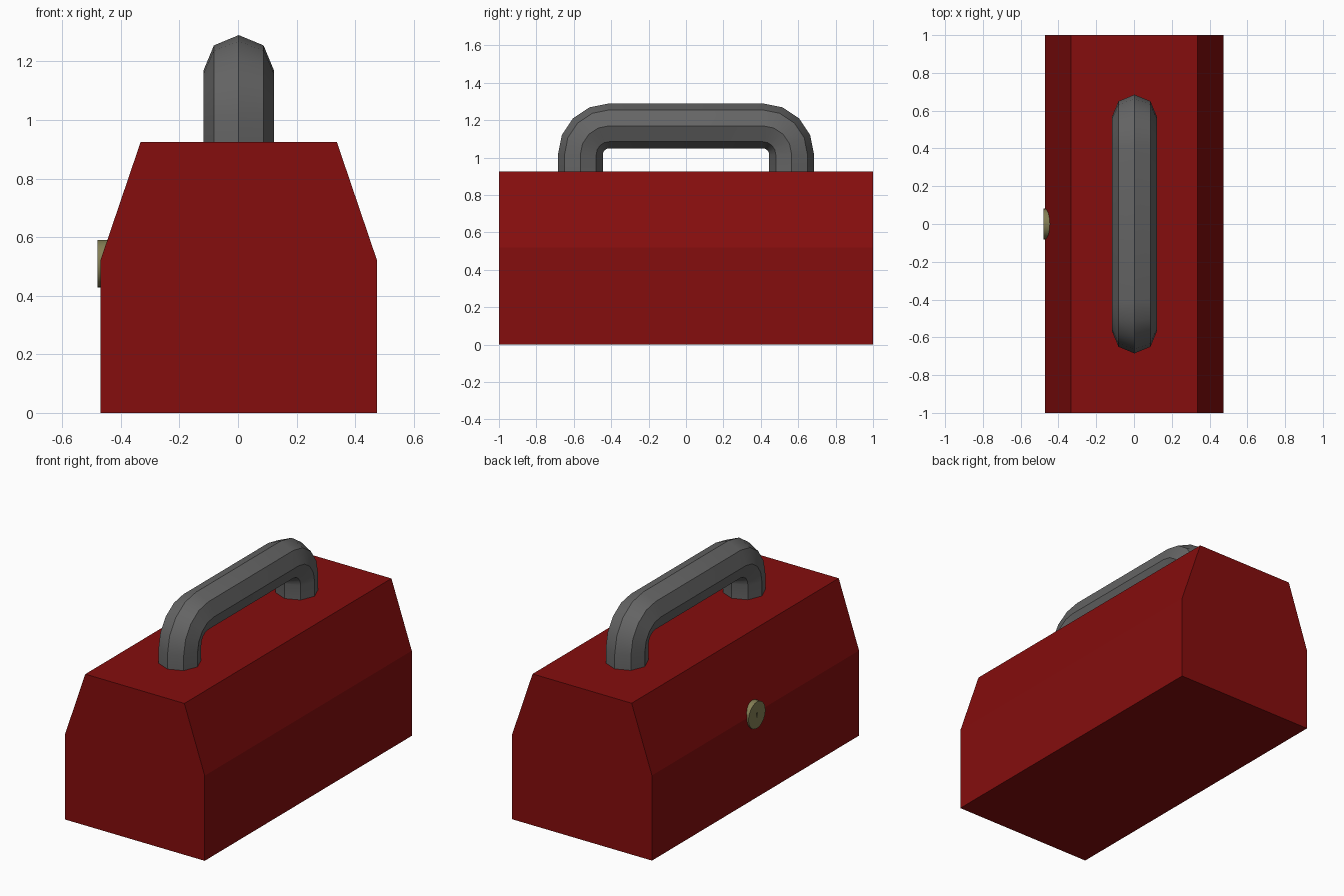
import bpy, bmesh, math
from mathutils import Vector

if "Cube" in bpy.data.objects:
    bpy.data.objects.remove(bpy.data.objects["Cube"])

CX = 0.0025  # body centre line; the latch sticks out slightly on the left


def material(name, rgb):
    m = bpy.data.materials.new(name)
    m.diffuse_color = (*rgb, 1)
    m.use_nodes = True
    m.node_tree.nodes["Principled BSDF"].inputs["Base Color"].default_value = m.diffuse_color
    return m


RED = material("red_paint", (0.235, 0.004, 0.004))
GREY = material("dark_grey", (0.13, 0.13, 0.13))
BRASS = material("brass", (0.23, 0.21, 0.09))


def finish(bm, name, mat, smooth=False):
    bmesh.ops.recalc_face_normals(bm, faces=bm.faces)
    me = bpy.data.meshes.new(name)
    bm.to_mesh(me)
    bm.free()
    me.materials.append(mat)
    ob = bpy.data.objects.new(name, me)
    bpy.context.collection.objects.link(ob)
    if smooth:
        bpy.ops.object.select_all(action='DESELECT')
        ob.select_set(True)
        bpy.context.view_layer.objects.active = ob
        bpy.ops.object.shade_smooth_by_angle(angle=math.radians(30))
    return ob


def loft(rings):
    """Closed solid through a list of equal-length rings of points."""
    bm = bmesh.new()
    vs = [[bm.verts.new(p) for p in r] for r in rings]
    n = len(vs[0])
    for a, b in zip(vs, vs[1:]):
        for i in range(n):
            j = (i + 1) % n
            bm.faces.new((a[i], a[j], b[j], b[i]))
    bm.faces.new(vs[0])
    bm.faces.new(vs[-1])
    return bm


def trapezoid(name, bottom, top, z0, z1):
    profile = [(-bottom, z0), (bottom, z0), (top, z1), (-top, z1)]
    finish(loft([[(x + CX, y, z) for x, z in profile] for y in (-1, 1)]), name, RED)


# box base and tapered lid
trapezoid("box_base", 0.4725, 0.4725, 0, 0.52)
trapezoid("box_lid", 0.4725, 0.335, 0.52, 0.925)

# carrying handle: octagonal tube along a U-shaped path in the y-z plane
R, BEND, YB, ZB = 0.12, 0.155, 0.41, 1.015
half = [(YB + BEND, 0.92, 0.0)]
for k in range(5):
    a = math.radians(22.5 * k)
    half.append((YB + BEND * math.cos(a), ZB + BEND * math.sin(a), a))
path = half + [(-y, z, math.pi - a) for y, z, a in reversed(half)]
rings = []
for y, z, a in path:
    out = Vector((0, math.cos(a), math.sin(a)))
    rings.append([Vector((CX, y, z)) + out * (R * math.cos(t)) + Vector((R * math.sin(t), 0, 0))
                  for t in (math.tau * i / 8 for i in range(8))])
finish(loft(rings), "handle", GREY, smooth=True)

# round latch on the left side, with a small sunken keyhole
x_in, x_out, x_hole = -0.42, -0.48, -0.472
steps = [(x_in, 0.081, 0.081), (x_out, 0.081, 0.081), (x_out, 0.007, 0.016), (x_hole, 0.007, 0.016)]
rings = [[(x, ry * math.cos(t), 0.51 + rz * math.sin(t))
          for t in (math.tau * i / 32 for i in range(32))] for x, ry, rz in steps]
finish(loft(rings), "latch", BRASS, smooth=True)
